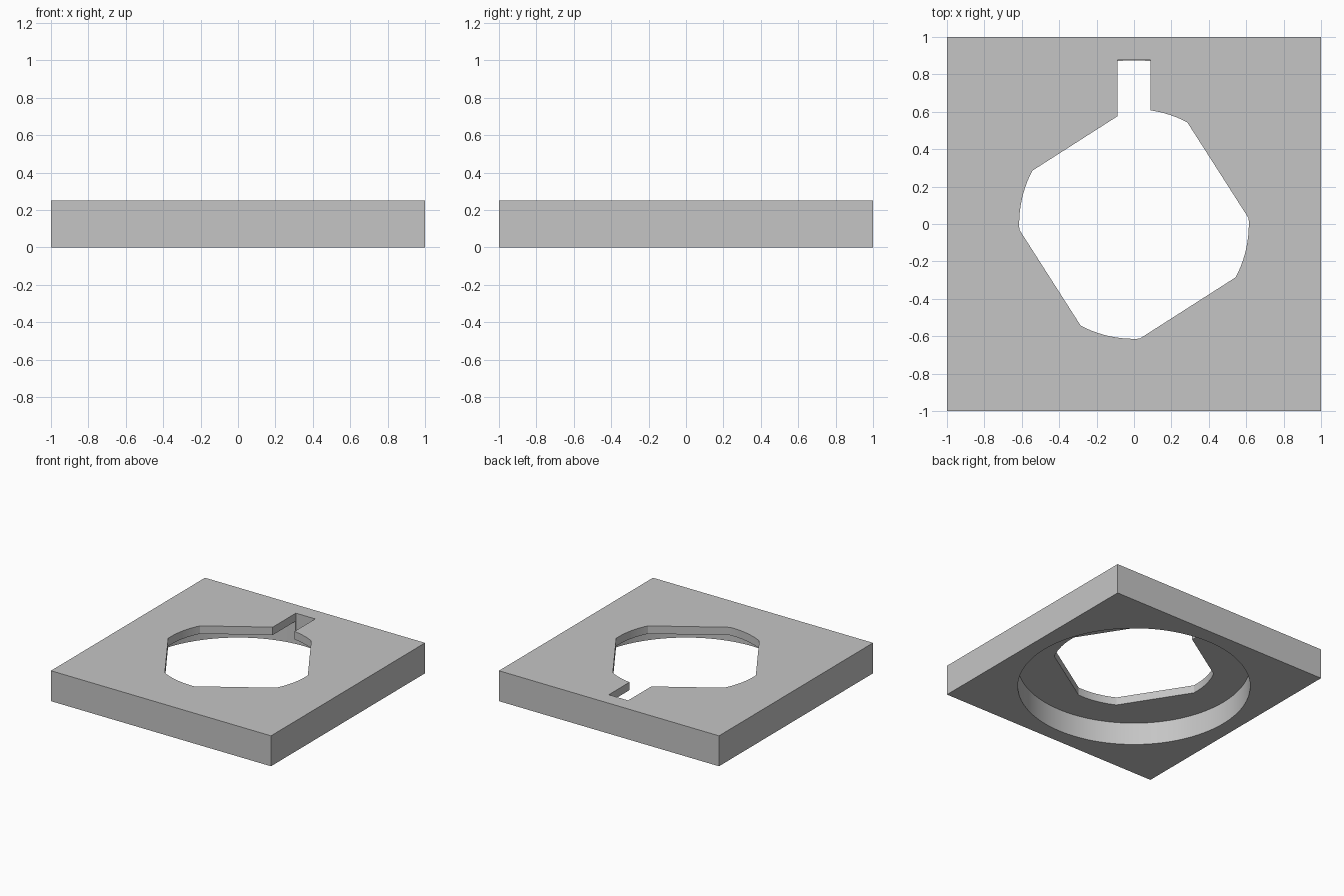
import bpy
import bmesh
from math import cos, sin, acos, radians, pi

cube = bpy.data.objects.get("Cube")
if cube:
    bpy.data.objects.remove(cube, do_unlink=True)

HEIGHT = 0.25        # full plate thickness
SHELF = 0.185        # depth of the round recess from below
RECESS_R = 0.875
HOLE_R = 0.614       # rounded corners of the opening
HOLE_FLAT = 0.533    # distance of its flat sides from the centre
HOLE_TURN = radians(32.6)

grey = bpy.data.materials.new("plain grey")
grey.use_nodes = True
colour = (0.56, 0.56, 0.56, 1)
grey.diffuse_color = colour
grey.node_tree.nodes["Principled BSDF"].inputs["Base Color"].default_value = colour


def prism(name, outline, z0, z1):
    """Extrude a flat outline from z0 to z1."""
    bm = bmesh.new()
    face = bm.faces.new([bm.verts.new((x, y, z0)) for x, y in outline])
    top = bmesh.ops.extrude_face_region(bm, geom=[face])["geom"]
    verts = [v for v in top if isinstance(v, bmesh.types.BMVert)]
    bmesh.ops.translate(bm, verts=verts, vec=(0, 0, z1 - z0))
    bmesh.ops.recalc_face_normals(bm, faces=bm.faces)
    mesh = bpy.data.meshes.new(name)
    bm.to_mesh(mesh)
    bm.free()
    mesh.materials.append(grey)
    obj = bpy.data.objects.new(name, mesh)
    bpy.context.collection.objects.link(obj)
    return obj


def rectangle(x0, x1, y0, y1):
    return [(x0, y0), (x1, y0), (x1, y1), (x0, y1)]


def arc(radius, start, end, steps):
    angles = [start + (end - start) * i / steps for i in range(steps + 1)]
    return [(radius * cos(a), radius * sin(a)) for a in angles]


# Square plate
plate = prism("square_plate", rectangle(-1, 1, -1, 1), 0, HEIGHT)

# Round recess underneath
recess = prism("recess_cutter", arc(RECESS_R, 0, 2 * pi, 128)[:-1], -0.1, SHELF)

# Turned square opening with corners rounded by a circle
half = acos(HOLE_FLAT / HOLE_R)
outline = []
for k in range(4):
    corner = HOLE_TURN + k * pi / 2 + pi / 4
    spread = pi / 4 - half
    outline += arc(HOLE_R, corner - spread, corner + spread, 10)
opening = prism("opening_cutter", outline, 0.1, 0.4)

# Key slot at the back of the opening
slot = prism("slot_cutter", rectangle(-0.088, 0.088, 0.3, 0.877), 0.1, 0.4)

# Cut the plate
bpy.ops.object.select_all(action="DESELECT")
bpy.context.view_layer.objects.active = plate
plate.select_set(True)
for cutter in (recess, opening, slot):
    mod = plate.modifiers.new(cutter.name, "BOOLEAN")
    mod.operation = "DIFFERENCE"
    mod.solver = "EXACT"
    mod.object = cutter
    bpy.ops.object.modifier_apply(modifier=mod.name)
    bpy.data.objects.remove(cutter, do_unlink=True)

bpy.ops.object.shade_smooth_by_angle(angle=radians(20))
